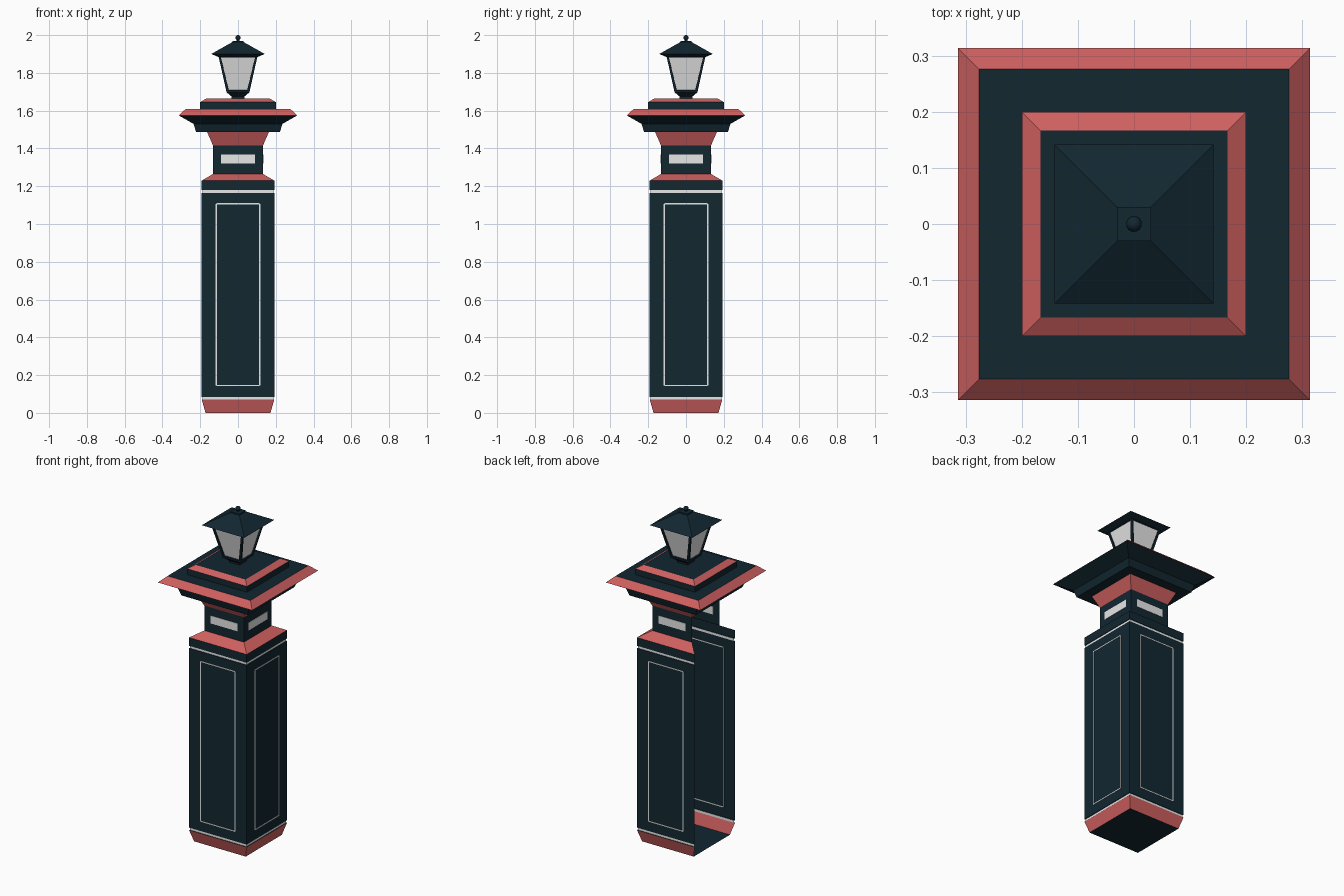
import bpy, bmesh, math
from mathutils import Matrix, Vector

if "Cube" in bpy.data.objects:
    bpy.data.objects.remove(bpy.data.objects["Cube"], do_unlink=True)


def material(name, colour):
    m = bpy.data.materials.new(name)
    m.use_nodes = True
    m.diffuse_color = (*colour, 1)
    m.node_tree.nodes["Principled BSDF"].inputs["Base Color"].default_value = (*colour, 1)
    return m


MATS = [material("dark teal", (0.006, 0.02, 0.03)),
        material("coral red", (0.62, 0.115, 0.115)),
        material("pale white", (0.85, 0.85, 0.85))]
TEAL, RED, WHITE = range(3)
LEFT, BACK, RIGHT, FRONT = range(4)


def finish(name, bm):
    mesh = bpy.data.meshes.new(name)
    bm.to_mesh(mesh)
    bm.free()
    for m in MATS:
        mesh.materials.append(m)
    ob = bpy.data.objects.new(name, mesh)
    bpy.context.collection.objects.link(ob)
    return ob


def square_tower(name, start, steps, open_sides=(), bottom=True, top=True):
    """Stack square rings; each step is (half width, height, colour)."""
    bm = bmesh.new()

    def ring(h, z):
        return [bm.verts.new((x * h, y * h, z))
                for x, y in ((1, -1), (1, 1), (-1, 1), (-1, -1))]

    low = ring(*start)
    if bottom:
        bm.faces.new(low[::-1])
    for half, z, colour in steps:
        high = ring(half, z)
        for side in range(4):
            if side not in open_sides:
                n = (side + 1) % 4
                f = bm.faces.new((low[side], low[n], high[n], high[side]))
                f.material_index = colour
        low = high
    if top:
        bm.faces.new(low)
    return finish(name, bm)


def add_box(bm, corners, side, colour):
    """Box between two corners given for the front, turned to a side."""
    a, b = map(Vector, corners)
    turn = Matrix.Rotation((side + 1) * math.pi / 2, 4, "Z")
    place = turn @ Matrix.Translation((a + b) / 2) @ Matrix.Diagonal((*(b - a), 1))
    before = set(bm.faces)
    bmesh.ops.create_cube(bm, size=1, matrix=place)
    for f in set(bm.faces) - before:
        f.material_index = colour


# Pillar shell, its right side left open
square_tower("pillar", (0.172, 0), [
    (0.192, 0.07, RED), (0.188, 0.07, TEAL), (0.188, 0.085, WHITE),
    (0.192, 0.085, TEAL), (0.192, 1.165, TEAL), (0.188, 1.165, TEAL),
    (0.188, 1.18, WHITE), (0.192, 1.18, TEAL), (0.192, 1.23, TEAL),
    (0.132, 1.265, RED), (0.132, 1.415, TEAL)],
    open_sides=(RIGHT,), top=False)
square_tower("neck_flare", (0.132, 1.415), [(0.165, 1.49, RED)], bottom=False, top=False)

# Thin outlines on the shaft and light plates on the neck
trim, lights = bmesh.new(), bmesh.new()
X, LOW, HIGH, W = 0.115, 0.145, 1.107, 0.006
for side in (LEFT, BACK, FRONT):
    for s in (-1, 1):
        add_box(trim, ((s * X - W / 2, -0.194, LOW), (s * X + W / 2, -0.19, HIGH)), side, WHITE)
    for z in (LOW, HIGH):
        add_box(trim, ((-X, -0.194, z - W / 2), (X, -0.19, z + W / 2)), side, WHITE)
    add_box(lights, ((-0.09, -0.134, 1.32), (0.09, -0.13, 1.367)), side, WHITE)
finish("panel_outlines", trim)
finish("neck_lights", lights)

# Wide cap with a raised step
square_tower("cap", (0.222, 1.487), [
    (0.235, 1.53, TEAL), (0.314, 1.575, TEAL), (0.276, 1.61, RED),
    (0.2, 1.61, TEAL), (0.2, 1.645, TEAL), (0.167, 1.665, RED)])

# Lantern foot, body and roof
square_tower("lantern_foot", (0.034, 1.663), [(0.034, 1.675, TEAL), (0.06, 1.697, TEAL)])
B0, Z0, B1, Z1 = 0.06, 1.695, 0.104, 1.892
square_tower("lantern_glass", (B0 - 0.008, Z0), [(B1 - 0.008, Z1, WHITE)])
square_tower("lantern_roof", (0.105, 1.885), [
    (0.142, 1.9, TEAL), (0.03, 1.963, TEAL), (0.03, 1.97, TEAL)])

# Lantern frame: tapering walls with a window opening inset in each
frame = square_tower("lantern_frame", (B0, Z0), [(B1, Z1, TEAL)], bottom=False, top=False)
bm = bmesh.new()
bm.from_mesh(frame.data)
walls = bm.faces[:]
bmesh.ops.inset_individual(bm, faces=walls, thickness=0.017)
bmesh.ops.delete(bm, geom=walls, context="FACES_ONLY")
bm.to_mesh(frame.data)
bm.free()
solid = frame.modifiers.new("thickness", "SOLIDIFY")
solid.thickness = 0.008

# Finial ball on a short stem
bm = bmesh.new()
bmesh.ops.create_uvsphere(bm, u_segments=16, v_segments=10, radius=0.014,
                          matrix=Matrix.Translation((0, 0, 1.986)))
bmesh.ops.create_cone(bm, cap_ends=True, segments=12, radius1=0.007, radius2=0.007,
                      depth=0.02, matrix=Matrix.Translation((0, 0, 1.972)))
for f in bm.faces:
    f.smooth = len(f.verts) < 5
finish("finial", bm)
